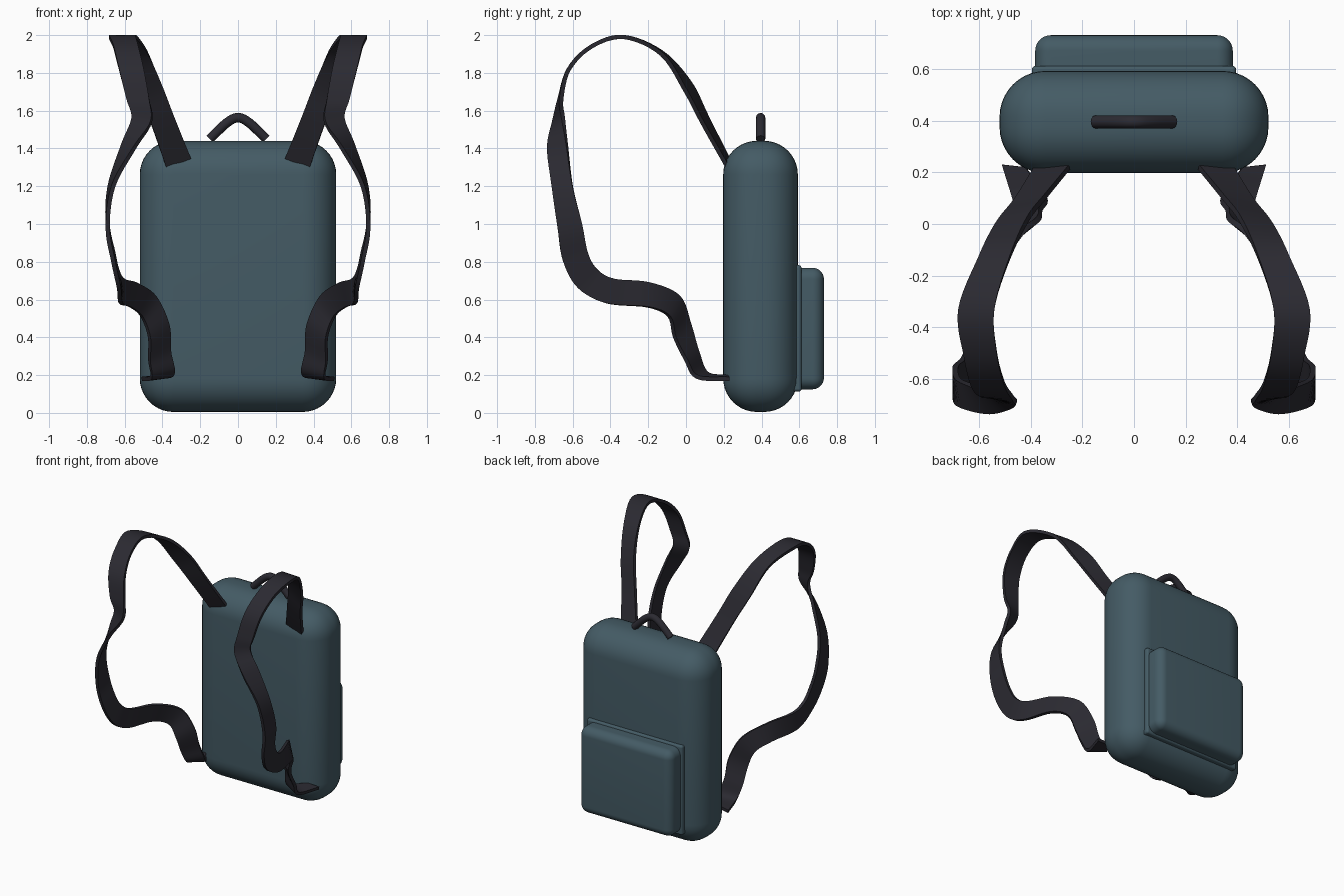
import bpy
import math
from mathutils import Vector

if "Cube" in bpy.data.objects:
    bpy.data.objects.remove(bpy.data.objects["Cube"], do_unlink=True)


def make_material(name, rgb):
    mat = bpy.data.materials.new(name)
    mat.use_nodes = True
    colour = (*rgb, 1)
    mat.diffuse_color = colour
    shader = mat.node_tree.nodes["Principled BSDF"]
    shader.inputs["Base Color"].default_value = colour
    shader.inputs["Roughness"].default_value = 0.8
    return mat


teal = make_material("teal fabric", (0.058, 0.105, 0.13))
black = make_material("black webbing", (0.024, 0.023, 0.031))


def finish(obj, mat, angle=40):
    """Assign the material, bake modifiers and smooth the surface."""
    obj.data.materials.append(mat)
    bpy.ops.object.select_all(action="DESELECT")
    obj.select_set(True)
    bpy.context.view_layer.objects.active = obj
    bpy.ops.object.convert(target="MESH")
    bpy.ops.object.shade_smooth_by_angle(angle=math.radians(angle))
    return obj


def rounded_box(name, low, high, radius, mat):
    """Box between two corners with soft rounded edges."""
    low, high = Vector(low), Vector(high)
    bpy.ops.mesh.primitive_cube_add(size=1, location=(low + high) / 2)
    obj = bpy.context.object
    obj.name = name
    obj.scale = high - low
    bpy.ops.object.transform_apply(location=False, rotation=False, scale=True)
    bevel = obj.modifiers.new("soft edges", "BEVEL")
    bevel.width = radius
    bevel.segments = 10
    return finish(obj, mat, 60)


def smooth_path(points, steps):
    """Catmull-Rom curve through the points."""
    pts = [Vector(p) for p in points]
    pts = [2 * pts[0] - pts[1]] + pts + [2 * pts[-1] - pts[-2]]
    path = []
    for a, b, c, d in zip(pts, pts[1:], pts[2:], pts[3:]):
        for i in range(steps):
            t = i / steps
            path.append(b + (c - a) * t / 2
                        + (a - b * 2.5 + c * 2 - d / 2) * t * t
                        + ((b - c) * 1.5 + (d - a) / 2) * t ** 3)
    return path + [pts[-2]]


# Main bag and rear pocket
rounded_box("bag_body", (-0.52, 0.197, 0.005), (0.52, 0.592, 1.44), 0.178, teal)
rounded_box("rear_pocket", (-0.382, 0.45, 0.125), (0.382, 0.73, 0.768), 0.06, teal)
# Low seam where the pocket flares into the bag
rounded_box("pocket_seam", (-0.395, 0.5, 0.113), (0.395, 0.612, 0.782), 0.016, teal)

# Carrying handle on top
curve = bpy.data.curves.new("carry_handle", "CURVE")
curve.dimensions = "3D"
curve.bevel_depth = 0.025
curve.bevel_resolution = 4
curve.use_fill_caps = True
spline = curve.splines.new("POLY")
arch = smooth_path([(s * x, 0.395, z) for s, x, z in (
    (-1, 0.15, 1.45), (-1, 0.06, 1.535), (1, 0, 1.563),
    (1, 0.06, 1.535), (1, 0.15, 1.45))], 6)
spline.points.add(len(arch) - 1)
for point, co in zip(spline.points, arch):
    point.co = (*co, 1)
handle = bpy.data.objects.new("carry_handle", curve)
bpy.context.collection.objects.link(handle)
finish(handle, black)

# Shoulder straps: the two edges of the ribbon, in hundredths of a unit,
# from the upper attachment over the shoulder and back to the lower corner
inner_edge = [(25, 22, 135), (34, 11, 157), (41, 2, 75 + 100), (48, -13, 191),
              (54, -33, 199), (53, -50, 194), (50, -62, 182), (47, -67, 166),
              (46, -70, 154), (55, -73, 140), (66, -71, 120), (69, -68, 98),
              (66, -65, 80), (63, -57, 66), (62, -42, 58), (57, -20, 56),
              (51, -9, 51), (47, -6, 40), (47, 0, 28), (46, 6, 19), (51, 23, 18)]
outer_edge = [(38, 22, 130), (46, 9, 153), (53, 0, 170), (60, -13, 190),
              (68, -33, 199), (66, -50, 194), (63, -62, 182), (59, -66, 166),
              (56, -65, 156), (61, -63, 142), (68, -60, 120), (69, -55, 100),
              (66, -52, 85), (64, -47, 76), (61, -38, 71), (54, -20, 69),
              (44, -4, 62), (37, 2, 47), (36, 6, 33), (34, 11, 21), (42, 22, 19)]

for name, side in (("left_strap", 1), ("right_strap", -1)):
    rails = [smooth_path([(side * x / 100, y / 100, z / 100) for x, y, z in edge], 6)
             for edge in (inner_edge, outer_edge)]
    count = len(rails[0])
    faces = [(i, i + 1, count + i + 1, count + i) for i in range(count - 1)]
    mesh = bpy.data.meshes.new(name)
    mesh.from_pydata(rails[0] + rails[1], [], faces)
    strap = bpy.data.objects.new(name, mesh)
    bpy.context.collection.objects.link(strap)
    thick = strap.modifiers.new("thickness", "SOLIDIFY")
    thick.thickness = 0.022
    thick.offset = 0
    finish(strap, black)
